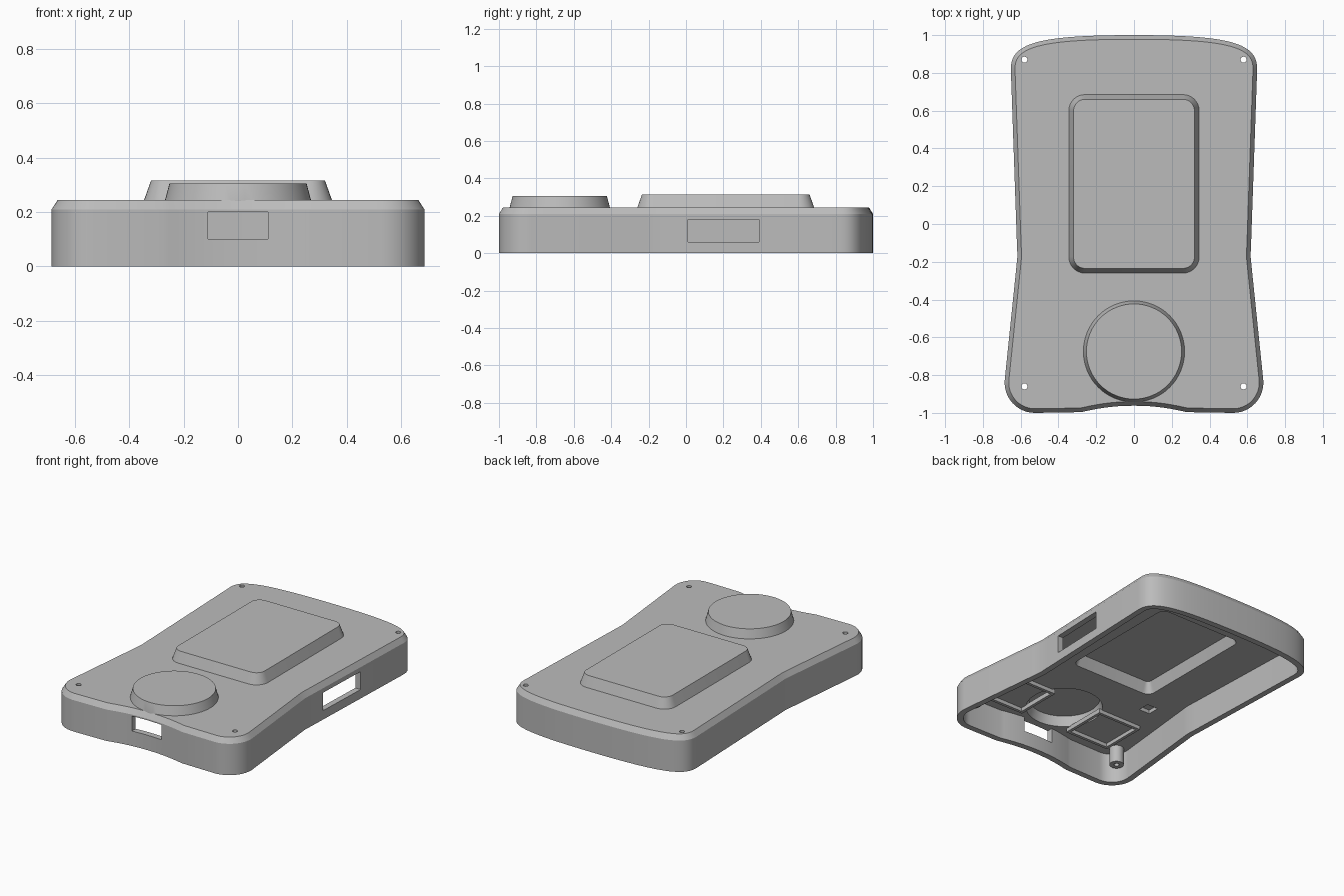
import bpy, bmesh, math
from mathutils import Vector

if "Cube" in bpy.data.objects:
    bpy.data.objects.remove(bpy.data.objects["Cube"])

grey = bpy.data.materials.new("plain_grey")
grey.use_nodes = True
grey.diffuse_color = (0.5, 0.5, 0.5, 1)
grey.node_tree.nodes["Principled BSDF"].inputs["Base Color"].default_value = (0.5, 0.5, 0.5, 1)


def arc(cx, cy, r, a0, a1, n):
    return [Vector((cx + r * math.cos(a), cy + r * math.sin(a)))
            for a in (math.radians(a0 + (a1 - a0) * i / n) for i in range(n + 1))]


def bezier(a, b, c, d, n):
    a, b, c, d = map(Vector, (a, b, c, d))
    return [a * (1-t)**3 + b * 3*t*(1-t)**2 + c * 3*t*t*(1-t) + d * t**3
            for t in (i / n for i in range(n + 1))]


def inset(loop, d):
    """Move a counter-clockwise loop inward by d."""
    out = []
    for i, p in enumerate(loop):
        e1 = (p - loop[i - 1]).normalized()
        e2 = (loop[(i + 1) % len(loop)] - p).normalized()
        n1, n2 = Vector((-e1.y, e1.x)), Vector((-e2.y, e2.x))
        out.append(p + (n1 + n2) * d / (1 + n1.dot(n2)))
    return out


def rounded_rect(x0, x1, y0, y1, r):
    pts = []
    for cx, cy, a in ((x1 - r, y0 + r, -90), (x1 - r, y1 - r, 0),
                      (x0 + r, y1 - r, 90), (x0 + r, y0 + r, 180)):
        pts += arc(cx, cy, r, a, a + 90, 8)
    return pts


def loft(name, rings):
    """Closed solid through (loop, z) rings."""
    bm = bmesh.new()
    rows = [[bm.verts.new((p.x, p.y, z)) for p in loop] for loop, z in rings]
    n = len(rows[0])
    bm.faces.new(rows[0][::-1])
    bm.faces.new(rows[-1])
    for lo, hi in zip(rows, rows[1:]):
        for i in range(n):
            j = (i + 1) % n
            bm.faces.new((lo[i], lo[j], hi[j], hi[i]))
    bmesh.ops.recalc_face_normals(bm, faces=bm.faces)
    mesh = bpy.data.meshes.new(name)
    bm.to_mesh(mesh)
    bm.free()
    mesh.materials.append(grey)
    ob = bpy.data.objects.new(name, mesh)
    bpy.context.collection.objects.link(ob)
    return ob


def box(name, x0, x1, y0, y1, z0, z1):
    loop = [Vector(p) for p in ((x0, y0), (x1, y0), (x1, y1), (x0, y1))]
    return loft(name, [(loop, z0), (loop, z1)])


def cylinder(name, x, y, r, z0, z1):
    loop = arc(x, y, r, 0, 360, 24)[:-1]
    return loft(name, [(loop, z0), (loop, z1)])


def combine(target, tool, operation):
    mod = target.modifiers.new("cut", "BOOLEAN")
    mod.operation, mod.solver, mod.object = operation, "EXACT", tool
    bpy.context.view_layer.objects.active = target
    bpy.ops.object.modifier_apply(modifier=mod.name)
    bpy.data.objects.remove(tool)


# Waisted outline: notch, front corner, waist, bowed back
half = bezier((0, -.962), (.12, -.962), (.2, -.978), (.28, -.996), 8)
half += arc(.525, -.84, .16, -90, 5, 12)
half += [Vector((.622, -.22)), Vector((.617, -.17)), Vector((.62, -.1))]
half += bezier((.652, .82), (.655, .96), (.5, 1), (0, 1), 20)
outline = half + [Vector((-p.x, p.y)) for p in half[-2:0:-1]]

# Case with chamfered top edge
case = loft("case_shell", [(outline, 0), (outline, .21), (inset(outline, .022), .245)])

# Raised screen and round pad
screen = rounded_rect(-.345, .345, -.26, .685, .085)
pad = arc(0, -.675, .268, 0, 360, 64)[:-1]
combine(case, loft("screen_mount", [(screen, .22), (screen, .245), (inset(screen, .025), .315)]), "UNION")
combine(case, loft("pad_mount", [(pad, .22), (pad, .245), (inset(pad, .016), .305)]), "UNION")

# Hollow interior with recesses under the raised parts
cavity = inset(outline, .04)
combine(case, loft("cavity", [(cavity, -.1), (cavity, .2)]), "DIFFERENCE")
combine(case, loft("screen_recess", [(inset(screen, .035), .15), (inset(screen, .035), .2),
                                     (inset(screen, .06), .275)]), "DIFFERENCE")
combine(case, loft("pad_recess", [(inset(pad, .03), .15), (inset(pad, .03), .2),
                                  (inset(pad, .046), .265)]), "DIFFERENCE")
combine(case, box("small_recess", -.455, -.375, -.395, -.315, .15, .225), "DIFFERENCE")

# Front and left side openings
combine(case, box("front_opening", -.11, .11, -1.1, -.85, .1, .2), "DIFFERENCE")
combine(case, box("side_opening", .5, .8, .01, .39, .06, .18), "DIFFERENCE")

# Screw posts with through holes
posts = []
for x in (-.58, .58):
    for y in (-.86, .87):
        combine(case, cylinder("hole", x, y, .016, .1, .3), "DIFFERENCE")
        post = cylinder("screw_post", x, y, .045, .085, .21)
        combine(post, cylinder("hole", x, y, .016, 0, .3), "DIFFERENCE")
        posts.append(post)

# Thin holder frames under the ceiling
frames = []
for side in (-1, 1):
    a, b = sorted((side * .18, side * .51))
    frame = box("holder_frame", a, b, -.87, -.55, .175, .205)
    combine(frame, box("frame_gap", a + .02, b - .02, -.85, -.57, .1, .3), "DIFFERENCE")
    frames.append(frame)

# Smooth shading with sharp edges
bpy.ops.object.select_all(action="DESELECT")
for ob in [case] + posts + frames:
    ob.select_set(True)
bpy.context.view_layer.objects.active = case
bpy.ops.object.shade_smooth_by_angle(angle=math.radians(25))
